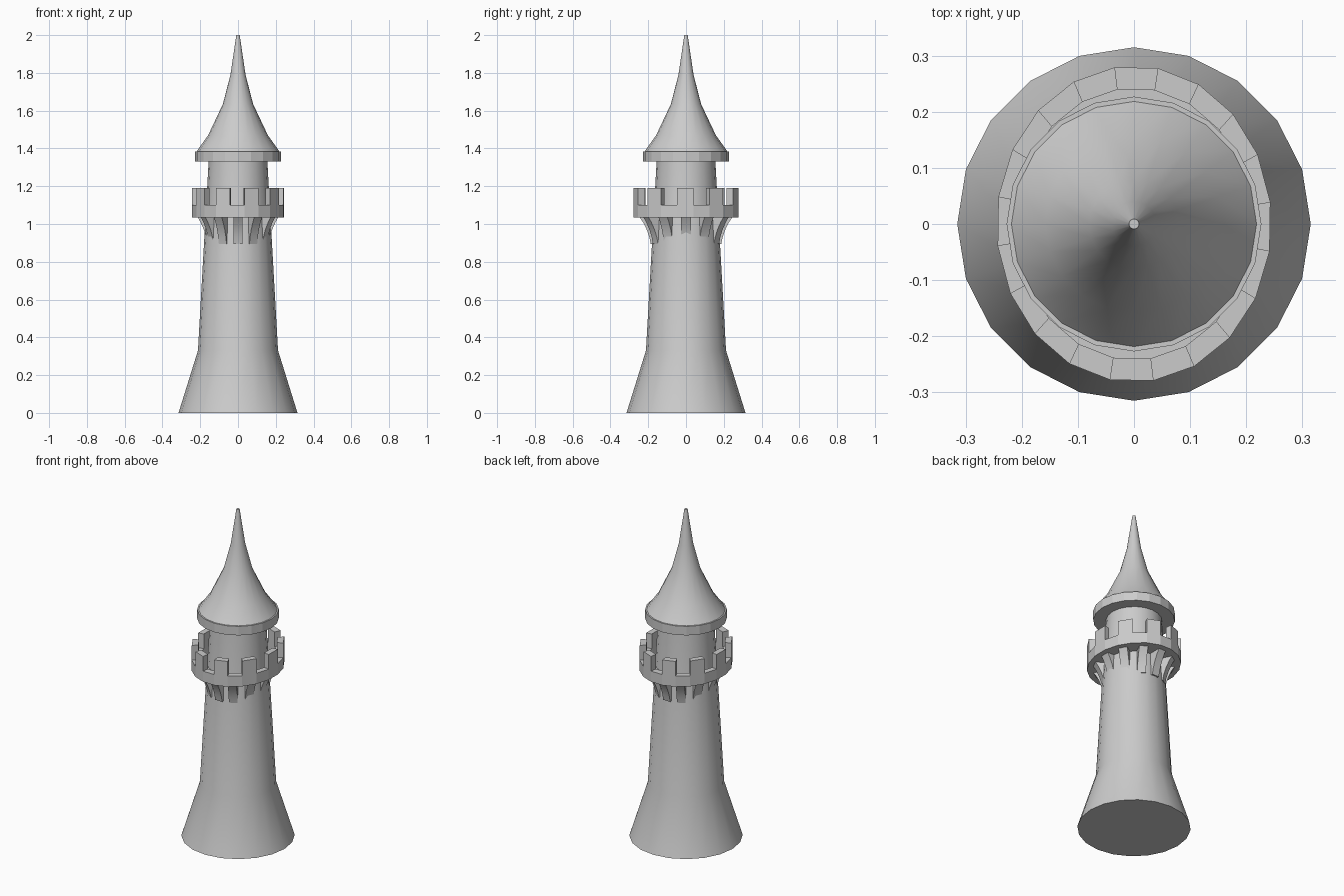
import bpy
import bmesh
from math import sin, cos, radians, tau

cube = bpy.data.objects.get("Cube")
if cube:
    bpy.data.objects.remove(cube, do_unlink=True)

SIDES = 20
RING_X, RING_Y = 0.87, 1.0      # the gallery is slightly oval

stone = bpy.data.materials.new("light_grey_stone")
stone.use_nodes = True
grey = (0.6, 0.6, 0.6, 1)
stone.diffuse_color = grey
stone.node_tree.nodes["Principled BSDF"].inputs["Base Color"].default_value = grey


def finish(bm, name, smooth=False):
    """Turn the bmesh into a named object with the stone material."""
    bmesh.ops.recalc_face_normals(bm, faces=bm.faces)
    mesh = bpy.data.meshes.new(name)
    bm.to_mesh(mesh)
    bm.free()
    mesh.materials.append(stone)
    obj = bpy.data.objects.new(name, mesh)
    bpy.context.collection.objects.link(obj)
    if smooth:
        bpy.ops.object.select_all(action="DESELECT")
        obj.select_set(True)
        bpy.context.view_layer.objects.active = obj
        bpy.ops.object.shade_smooth_by_angle(angle=radians(30))
    return obj


def lathe(profile, turn=0.0, sx=1.0, sy=1.0):
    """Revolve (radius, height) points and cap both ends."""
    bm = bmesh.new()
    rings = []
    for r, z in profile:
        angles = [radians(turn) + tau * i / SIDES for i in range(SIDES)]
        rings.append([bm.verts.new((sx * r * cos(a), sy * r * sin(a), z)) for a in angles])
    strips = []
    for low, high in zip(rings, rings[1:]):
        strips.append([bm.faces.new((low[i], low[(i + 1) % SIDES],
                                     high[(i + 1) % SIDES], high[i])) for i in range(SIDES)])
    bm.faces.new(rings[0][::-1])
    bm.faces.new(rings[-1])
    return bm, strips


# Tower shaft with flared foot
bm, _ = lathe([(0.315, 0), (0.212, 0.33), (0.155, 1.34)])
finish(bm, "tower_shaft", True)

# Roof eave and curved spire
bm, _ = lathe([(0.227, 1.33), (0.227, 1.385)])
finish(bm, "roof_eave")
bm, _ = lathe([(0.222, 1.38), (0.158, 1.47), (0.08, 1.635), (0.04, 1.79), (0.009, 2)])
finish(bm, "roof_spire", True)

# Gallery with parapet; alternate wall-top faces rise into merlons
bm, strips = lathe([(0.282, 1.035), (0.282, 1.10), (0.242, 1.10), (0.242, 1.05), (0.1, 1.05)],
                   8, RING_X, RING_Y)
raised = bmesh.ops.extrude_discrete_faces(bm, faces=strips[1][1::2])["faces"]
tops = {v for f in raised for v in f.verts}
bmesh.ops.translate(bm, verts=list(tops), vec=(0, 0, 0.09))
finish(bm, "battlement_gallery")

# Curved corbels under the gallery
CORBEL = [(0.12, 0.895), (0.187, 0.895), (0.194, 0.93), (0.208, 0.97),
          (0.228, 1.01), (0.248, 1.04), (0.12, 1.04)]
HALF = 0.027
for n in range(12):
    a = tau * n / 12
    bm = bmesh.new()
    sides = []
    for w in (-HALF, HALF):
        sides.append([bm.verts.new((RING_X * (r * cos(a) - w * sin(a)),
                                    RING_Y * (r * sin(a) + w * cos(a)), z)) for r, z in CORBEL])
    left, right = sides
    bm.faces.new(left)
    bm.faces.new(right[::-1])
    for i in range(len(CORBEL)):
        j = (i + 1) % len(CORBEL)
        bm.faces.new((left[i], left[j], right[j], right[i]))
    finish(bm, f"corbel_{n + 1}", True)
